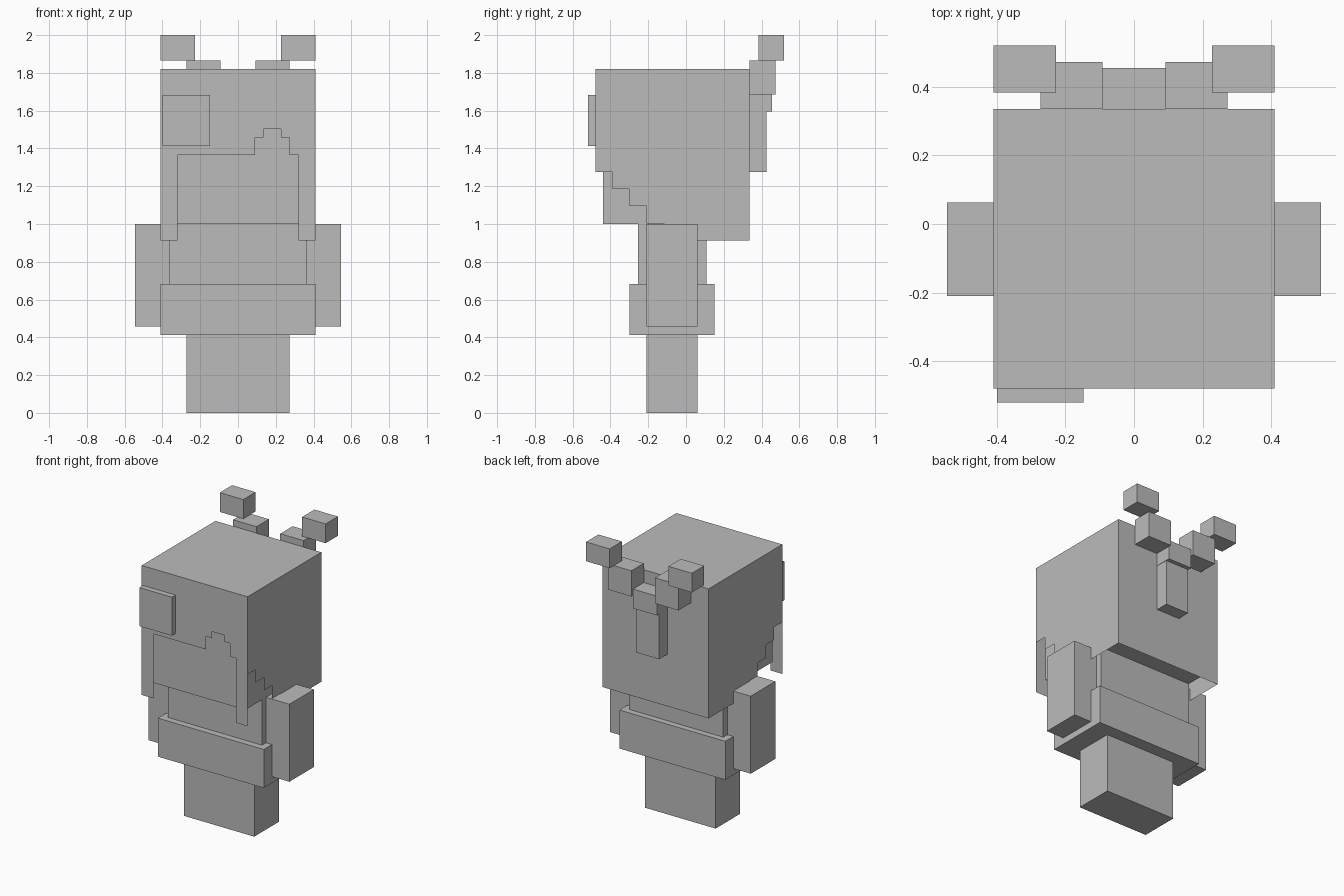
import bpy

if "Cube" in bpy.data.objects:
    bpy.data.objects.remove(bpy.data.objects["Cube"])

grey = bpy.data.materials.new("plain grey")
grey.diffuse_color = (0.5, 0.5, 0.5, 1)
grey.use_nodes = True
grey.node_tree.nodes["Principled BSDF"].inputs["Base Color"].default_value = grey.diffuse_color


def make_mesh(name, verts, faces):
    mesh = bpy.data.meshes.new(name)
    mesh.from_pydata(verts, [], faces)
    mesh.materials.append(grey)
    mesh.update()
    obj = bpy.data.objects.new(name, mesh)
    bpy.context.collection.objects.link(obj)
    return obj


def box(name, x, y, z):
    """Box from its (low, high) range along each axis."""
    verts = [(a, b, c) for a in x for b in y for c in z]
    faces = [(0, 1, 3, 2), (4, 6, 7, 5), (0, 4, 5, 1),
             (2, 3, 7, 6), (0, 2, 6, 4), (1, 5, 7, 3)]
    return make_mesh(name, verts, faces)


def sheet(name, outline, place, flip=False):
    """Single flat face; place maps outline points into space."""
    verts = [place(a, b) for a, b in outline]
    order = list(range(len(verts)))
    return make_mesh(name, verts, [order[::-1] if flip else order])


# Lower body
box("legs", (-0.273, 0.273), (-0.21, 0.062), (0, 0.412))
box("torso", (-0.364, 0.364), (-0.255, 0.108), (0.43, 1.0))
box("jacket_hem", (-0.41, 0.41), (-0.30, 0.151), (0.412, 0.682))

# Inner head
box("head", (-0.364, 0.364), (-0.44, 0.29), (1.0, 1.73))

# Hair shell: thin sheets, open underneath
W, F, B, LOW, TOP = 0.41, -0.48, 0.336, 0.913, 1.82
sheet("hair_top", [(-W, F), (W, F), (W, B), (-W, B)], lambda x, y: (x, y, TOP))
sheet("hair_back", [(-W, LOW), (W, LOW), (W, TOP), (-W, TOP)],
      lambda x, z: (x, B, z), flip=True)

# Fringe with a stepped opening for the face
fringe = [(-W, LOW), (-0.32, LOW), (-0.32, 1.365), (0.09, 1.365), (0.09, 1.457),
          (0.135, 1.457), (0.135, 1.502), (0.228, 1.502), (0.228, 1.457),
          (0.273, 1.457), (0.273, 1.365), (0.32, 1.365), (0.32, LOW),
          (W, LOW), (W, TOP), (-W, TOP)]
sheet("hair_fringe", fringe, lambda x, z: (x, F, z))

# Hair sides with a staircase at the lower front corner
P = 0.0907
side = [(B, LOW), (B, TOP), (F, TOP)]
for i in range(4):
    z = 1.276 - i * P
    side += [(F + i * P, z), (F + (i + 1) * P, z)]
side.append((F + 4 * P, LOW))

for label, s in (("left", -1), ("right", 1)):
    sheet("hair_side_" + label, side, lambda y, z: (s * W, y, z), flip=(s < 0))

    def rng(a, b):
        return tuple(sorted((s * a, s * b)))

    # Arms and the two outer hair blocks of each tuft
    box("arm_" + label, rng(0.364, 0.545), (-0.21, 0.062), (0.457, 1.0))
    box("tuft_middle_" + label, rng(0.092, 0.273), (B, 0.473), (1.685, 1.865))
    box("tuft_tip_" + label, rng(0.228, 0.41), (0.384, 0.52), (1.865, 2.0))

# Centre of the tuft and its hanging tail
box("tuft_centre", (-0.092, 0.092), (B, 0.455), (1.595, 1.73))
box("hair_tail", (-0.09, 0.09), (B, 0.426), (1.276, 1.595))

# Raised patch over one eye
box("eye_patch", (-0.40, -0.148), (-0.52, F), (1.413, 1.683))
